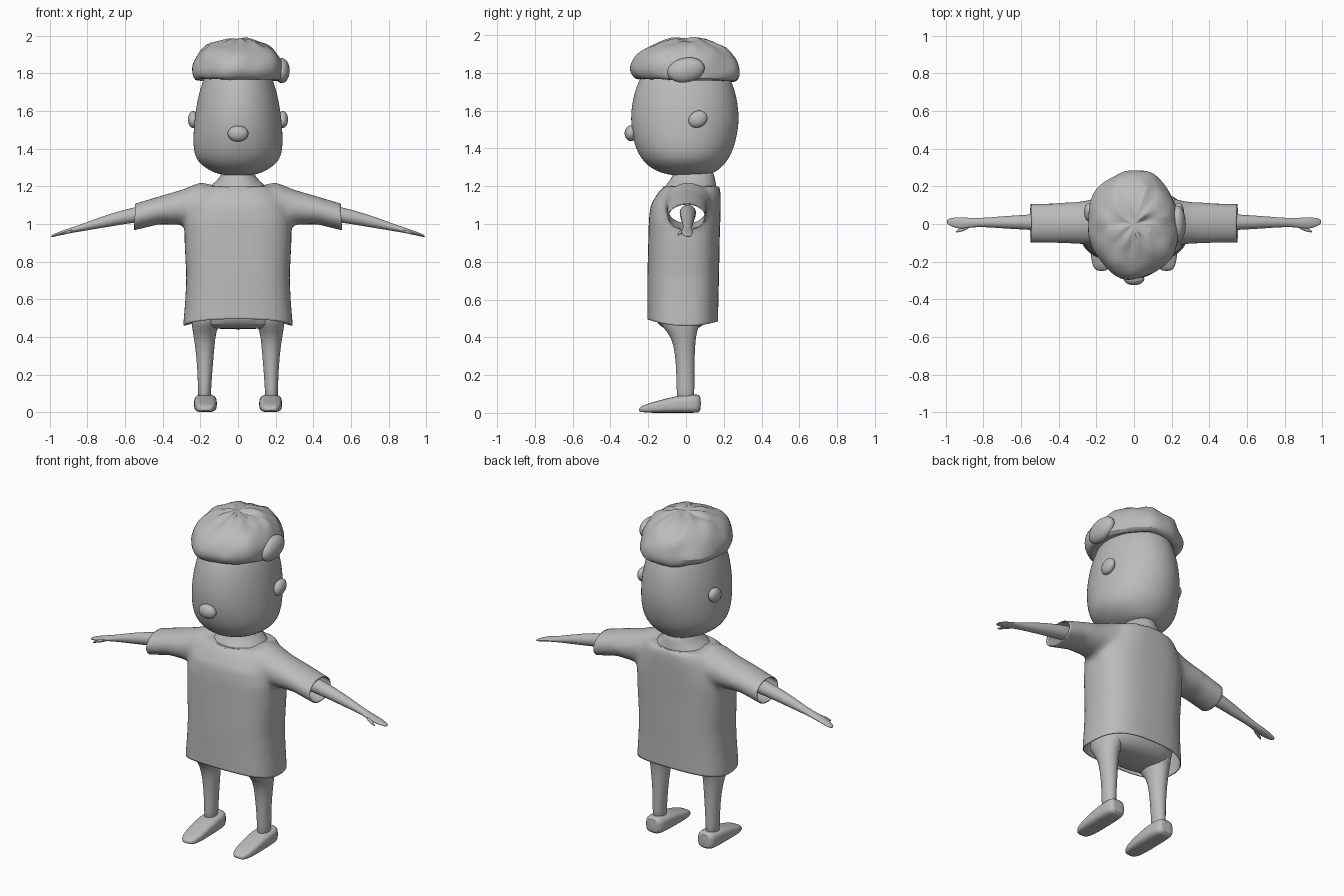
import bpy, bmesh, math, random
from mathutils import Vector, Matrix, noise

if "Cube" in bpy.data.objects:
    bpy.data.objects.remove(bpy.data.objects["Cube"])
random.seed(4)

clay = bpy.data.materials.new("plain_grey")
clay.use_nodes = True
clay.diffuse_color = (0.5, 0.5, 0.5, 1)
clay.node_tree.nodes["Principled BSDF"].inputs["Base Color"].default_value = (0.5, 0.5, 0.5, 1)


def finish(name, bm, subsurf=0, angle=40):
    bmesh.ops.recalc_face_normals(bm, faces=bm.faces)
    me = bpy.data.meshes.new(name)
    bm.to_mesh(me)
    bm.free()
    me.materials.append(clay)
    ob = bpy.data.objects.new(name, me)
    bpy.context.collection.objects.link(ob)
    if subsurf:
        mod = ob.modifiers.new("smooth", 'SUBSURF')
        mod.levels = mod.render_levels = subsurf
    bpy.ops.object.select_all(action='DESELECT')
    ob.select_set(True)
    bpy.context.view_layer.objects.active = ob
    bpy.ops.object.shade_smooth_by_angle(angle=math.radians(angle))
    return ob


def loft(bm, rings, axis='z', n=20, power=2.0, side=1):
    """Skin rings given as (position, u_min, u_max, v_min, v_max) along an axis."""
    loops = []
    for t, u0, u1, v0, v1 in rings:
        loop = []
        for i in range(n):
            a = 2 * math.pi * i / n
            c, s = math.cos(a), math.sin(a)
            c = math.copysign(abs(c) ** (2 / power), c)
            s = math.copysign(abs(s) ** (2 / power), s)
            u, v = (u0 + u1 + (u1 - u0) * c) / 2, (v0 + v1 + (v1 - v0) * s) / 2
            x, y, z = {'z': (u, v, t), 'x': (t, u, v), 'y': (u, t, v)}[axis]
            loop.append(bm.verts.new((x * side, y, z)))
        loops.append(loop)
    for a, b in zip(loops, loops[1:]):
        for i in range(n):
            j = (i + 1) % n
            bm.faces.new((a[i], a[j], b[j], b[i]))
    bm.faces.new(loops[0][::-1])
    bm.faces.new(loops[-1])
    return loops


def ball(name, centre, size, tilt=0.0):
    bm = bmesh.new()
    m = Matrix.Translation(centre) @ Matrix.Rotation(tilt, 4, 'X') @ Matrix.Diagonal((*size, 1))
    bmesh.ops.create_uvsphere(bm, u_segments=20, v_segments=12, radius=1, matrix=m)
    return finish(name, bm)


# Head: wide jaw, narrower crown
head = [(1.255, -.05, .05, -.05, .08), (1.268, -.12, .12, -.13, .15),
        (1.30, -.18, .18, -.195, .19), (1.345, -.228, .228, -.24, .23),
        (1.42, -.242, .242, -.277, .262), (1.53, -.236, .236, -.297, .285),
        (1.64, -.222, .222, -.29, .278), (1.75, -.195, .195, -.26, .25),
        (1.85, -.15, .15, -.20, .19), (1.91, -.07, .07, -.09, .09)]
bm = bmesh.new()
loft(bm, head, n=24)
finish("head", bm, 2)
ball("nose", (0, -.292, 1.48), (.055, .033, .042))
for s, tag in ((1, "left"), (-1, "right")):
    ball(tag + "_ear", (s * .238, .063, 1.555), (.028, .052, .043), .5)

# Neck, spreading into the collar
bm = bmesh.new()
loft(bm, [(1.14, -.18, .18, -.13, .17), (1.19, -.165, .165, -.12, .165),
          (1.21, -.14, .14, -.105, .16), (1.245, -.095, .095, -.075, .155),
          (1.30, -.08, .08, -.06, .14)])
finish("neck", bm, 1)

# Hair: ragged cap with a jagged brim
bm = bmesh.new()
profile = [(1.79, .70), (1.752, .86), (1.772, .96), (1.81, 1.0), (1.85, .97), (1.89, .89),
           (1.925, .76), (1.95, .58), (1.965, .36), (1.972, .14)]
loops = loft(bm, [(z, -.25 * k, .25 * k, -.295 * k, .29 * k) for z, k in profile], n=32)
for k, loop in enumerate(loops[1:]):
    for i, v in enumerate(loop):
        spike = .07 * noise.noise(v.co * 9) + random.uniform(-.03, .045)
        if k > 4:
            spike *= .8
            v.co.z += random.uniform(-.012, .026)
        else:
            v.co.z += .018 * noise.noise(v.co * 11) - .02 * v.co.y
        v.co.x *= 1 + spike
        v.co.y *= 1 + spike
finish("hair", bm, 1, 50)
ball("hair_tuft", (.232, .0, 1.815), (.043, .10, .065), .2)

# Shirt: torso and sleeves fused, then trimmed open at hem and cuffs
bm = bmesh.new()
loft(bm, [(.38, -.292, .292, -.205, .17), (.48, -.29, .29, -.205, .17),
          (.60, -.28, .28, -.205, .172), (.72, -.275, .275, -.205, .175),
          (.90, -.284, .284, -.20, .178), (1.02, -.285, .285, -.197, .182),
          (1.10, -.26, .26, -.188, .184), (1.16, -.23, .23, -.152, .184),
          (1.20, -.19, .19, -.118, .178)], n=40, power=2.7)
for s in (1, -1):
    loft(bm, [(.05, -.11, .15, 1.0, 1.19), (.20, -.115, .135, 1.0, 1.222),
              (.30, -.106, .118, .995, 1.182), (.42, -.102, .112, .998, 1.147),
              (.55, -.10, .109, .966, 1.108), (.62, -.10, .109, .95, 1.085)],
         'x', 32, 2.0, s)
shirt = finish("shirt", bm)
mod = shirt.modifiers.new("fuse", 'REMESH')
mod.mode = 'VOXEL'
mod.voxel_size = .016
mod = shirt.modifiers.new("relax", 'SMOOTH')
mod.factor, mod.iterations = .5, 8
fused = shirt.evaluated_get(bpy.context.evaluated_depsgraph_get())
bm = bmesh.new()
bm.from_mesh(fused.to_mesh())
bpy.data.objects.remove(shirt)
for point, normal in (((0, 0, .46), (0, 0, -1)), ((.55, 0, 1), (1, 0, .04)), ((-.55, 0, 1), (-1, 0, .04))):
    bmesh.ops.bisect_plane(bm, geom=bm.verts[:] + bm.edges[:] + bm.faces[:],
                           plane_co=point, plane_no=normal, clear_outer=True)
for v in bm.verts:
    if v.co.z < .7:
        v.co.z += .03 * (v.co.y / .19) ** 2 * (.7 - v.co.z) / .24
shirt = finish("shirt", bm, 0, 60)
mod = shirt.modifiers.new("cloth", 'SOLIDIFY')
mod.thickness, mod.offset = .006, -1

# Collar edge
bm = bmesh.new()
n, m = 40, 6
tube = [[bm.verts.new(((.168 + .006 * math.cos(b)) * math.cos(a),
                       .025 + (.142 + .006 * math.cos(b)) * math.sin(a),
                       1.192 + .008 * math.sin(b)))
         for b in (2 * math.pi * j / m for j in range(m))]
        for a in (2 * math.pi * i / n for i in range(n))]
for i in range(n):
    for j in range(m):
        p, q, k = tube[i], tube[(i + 1) % n], (j + 1) % m
        bm.faces.new((p[j], q[j], q[k], p[k]))
finish("collar", bm)

# Hips under the shirt
bm = bmesh.new()
loft(bm, [(.44, -.17, .17, -.10, .05), (.465, -.235, .235, -.15, .10),
          (.52, -.255, .255, -.175, .14), (.70, -.25, .25, -.17, .14)], n=24, power=2.4)
finish("hips", bm, 1)

for s, tag in ((1, "left"), (-1, "right")):
    # Arm tapering to a flat hand
    bm = bmesh.new()
    loft(bm, [(.40, -.04, .06, 1.02, 1.12), (.55, -.033, .052, 1.008, 1.092),
              (.70, -.024, .042, .982, 1.05), (.82, -.014, .031, .963, 1.003),
              (.88, -.022, .034, .953, .983), (.93, -.028, .036, .943, .967),
              (.97, -.014, .034, .934, .951), (.995, .0, .025, .929, .938)], 'x', 14, 2, s)
    finish(tag + "_arm", bm, 1)
    bm = bmesh.new()
    loft(bm, [(.87, -.02, .0, .957, .975), (.90, -.037, -.01, .949, .968),
              (.93, -.044, -.026, .942, .957), (.947, -.046, -.036, .938, .946)], 'x', 10, 2, s)
    finish(tag + "_thumb", bm, 1)

    # Leg flaring up into the hips
    bm = bmesh.new()
    loft(bm, [(.05, .143, .213, -.05, .045), (.12, .143, .213, -.05, .045),
              (.25, .133, .217, -.053, .045), (.37, .122, .231, -.066, .05),
              (.43, .115, .242, -.10, .058), (.48, .09, .25, -.15, .08),
              (.55, .06, .25, -.16, .10)], 'z', 16, 2, s)
    finish(tag + "_leg", bm, 1)

    # Slipper shoe with a raised heel and flat sole
    bm = bmesh.new()
    loft(bm, [(-.25, .15, .195, .008, .022), (-.235, .13, .215, .002, .038),
              (-.19, .117, .228, 0, .053), (-.12, .113, .233, 0, .072),
              (-.06, .112, .234, 0, .088), (0, .112, .234, 0, .094),
              (.055, .118, .23, 0, .098), (.08, .135, .215, .004, .096)], 'y', 24, 3.2, s)
    for v in bm.verts:
        v.co.z = max(v.co.z, .004) if v.co.y < -.2 else v.co.z
    finish(tag + "_shoe", bm, 1)
